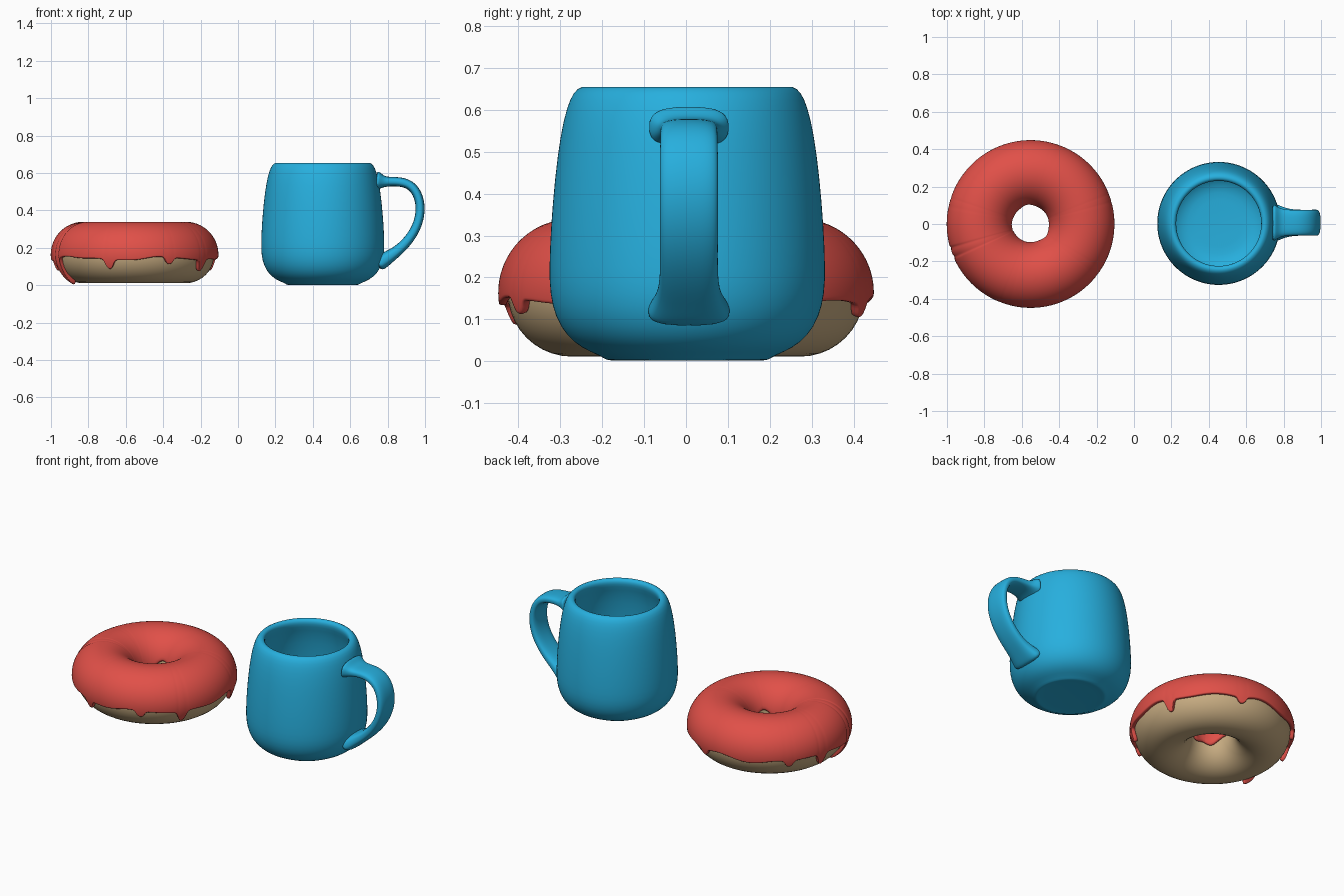
import bpy, bmesh
from math import sin, cos, pi, radians, exp
from mathutils import Vector

if "Cube" in bpy.data.objects:
    bpy.data.objects.remove(bpy.data.objects["Cube"])


def material(name, rgb):
    m = bpy.data.materials.new(name)
    m.diffuse_color = (*rgb, 1)
    m.use_nodes = True
    m.node_tree.nodes["Principled BSDF"].inputs["Base Color"].default_value = m.diffuse_color
    return m


RED = material("icing_red", (0.75, 0.08, 0.065))
BLUE = material("glaze_blue", (0.02, 0.43, 0.73))
TAN = material("dough_tan", (0.57, 0.41, 0.22))


def grid_object(name, rows, mat, close_u=True, close_v=True, cap_v=False):
    """Skin a list of point rows; u runs across rows, v along each row."""
    bm = bmesh.new()
    vs = [[bm.verts.new(p) for p in row] for row in rows]
    nu, nv = len(vs), len(vs[0])
    for i in range(nu if close_u else nu - 1):
        for j in range(nv if close_v else nv - 1):
            a, b = vs[i], vs[(i + 1) % nu]
            k = (j + 1) % nv
            bm.faces.new((a[j], b[j], b[k], a[k]))
    if cap_v:
        for j in (0, nv - 1):
            bm.faces.new([row[j] for row in vs])
    if not close_u:
        bm.faces.new(vs[0])
        bm.faces.new(vs[-1])
    closed = all(len(e.link_faces) == 2 for e in bm.edges)
    if closed:
        bmesh.ops.recalc_face_normals(bm, faces=bm.faces)
    for f in bm.faces:
        f.smooth = True
    me = bpy.data.meshes.new(name)
    bm.to_mesh(me)
    bm.free()
    ob = bpy.data.objects.new(name, me)
    bpy.context.collection.objects.link(ob)
    me.materials.append(mat)
    return ob


def subsurf(ob, level):
    m = ob.modifiers.new("smooth", 'SUBSURF')
    m.levels = m.render_levels = level


# Donut dough: a plain ring
DX, MAJOR, MINOR, DZ = -0.553, 0.2725, 0.153, 0.164


def ring_point(t, phi, r=MINOR):
    d = MAJOR + r * cos(phi)
    return Vector((DX + d * cos(t), d * sin(t), DZ + r * sin(phi)))


grid_object("donut_dough",
            [[ring_point(2 * pi * i / 96, 2 * pi * j / 40) for j in range(40)]
             for i in range(96)], TAN)

# Icing: thick shell over the top with a wavy, dripping edge
DRIPS = [(-108, 20), (-65, 15), (-35, 24), (18, 26), (72, 14), (139, 15),
         (165, 26), (200, 60)]          # direction in degrees, extra reach in degrees


def outer_edge(t):
    e = -7 + 2.5 * sin(5 * t + 1) + 2 * sin(9 * t)
    for a, reach in DRIPS:
        d = (t - radians(a) + pi) % (2 * pi) - pi
        e -= (reach - 3) * exp(-(abs(d) / radians(3.2)) ** 4)
        e -= 3 * exp(-(d / radians(8)) ** 2)
    return radians(e)


def inner_edge(t):
    d = (t - radians(235) + pi) % (2 * pi) - pi
    return radians(178 + 6 * sin(3 * t) + 4 * sin(5 * t + 2)
                   + 16 * exp(-(d / radians(22)) ** 2))


rows = []
for i in range(270):
    t = 2 * pi * i / 270
    lo, hi = outer_edge(t), inner_edge(t)
    # steps crowd toward the outer edge, where the drips are
    rows.append([ring_point(t, lo + (hi - lo) * (j / 26) ** 1.3, MINOR + 0.001)
                 for j in range(27)])
icing = grid_object("donut_icing", rows, RED, close_v=False)
s = icing.modifiers.new("thickness", 'SOLIDIFY')
s.thickness = 0.022
s.offset = 1
subsurf(icing, 1)

# Mug body: one lathed profile, foot - outside - rim - inside - floor
MX, MY = 0.453, 0.003
profile = [(0.17, 0.006), (0.18, 0.001), (0.193, 0.003), (0.21, 0.014), (0.25, 0.03),
           (0.288, 0.06), (0.315, 0.105), (0.328, 0.16), (0.33, 0.22),
           (0.326, 0.32), (0.316, 0.44), (0.303, 0.54), (0.288, 0.605),
           (0.272, 0.643), (0.252, 0.657), (0.235, 0.654), (0.226, 0.64),
           (0.228, 0.615), (0.25, 0.56), (0.27, 0.45), (0.284, 0.3),
           (0.287, 0.2), (0.275, 0.13), (0.24, 0.085), (0.19, 0.06), (0.145, 0.053)]
body = grid_object("mug_body",
                   [[(MX + r * cos(2 * pi * i / 72), MY + r * sin(2 * pi * i / 72), z)
                     for r, z in profile] for i in range(72)],
                   BLUE, close_v=False, cap_v=True)
bv = body.modifiers.new("smooth", 'SUBSURF')
bv.levels = bv.render_levels = 1

# Mug handle: rounded strap swept along a path, flared where it joins the body
# (x, z, half thickness, half width)
path = [(0.735, 0.56, 0.055, 0.1), (0.755, 0.558, 0.044, 0.092),
        (0.785, 0.553, 0.026, 0.072),
        (0.83, 0.555, 0.024, 0.067), (0.89, 0.551, 0.025, 0.066),
        (0.94, 0.523, 0.025, 0.067), (0.97, 0.465, 0.024, 0.068),
        (0.977, 0.395, 0.024, 0.068), (0.96, 0.32, 0.024, 0.068),
        (0.92, 0.25, 0.025, 0.067), (0.865, 0.192, 0.027, 0.068),
        (0.81, 0.153, 0.033, 0.075), (0.765, 0.125, 0.042, 0.095),
        (0.742, 0.105, 0.034, 0.1)]


def power(v, p):
    return (1 if v > 0 else -1) * abs(v) ** p


rows = []
for i, (x, z, th, w) in enumerate(path):
    a, b = path[max(i - 1, 0)], path[min(i + 1, len(path) - 1)]
    tan = Vector((b[0] - a[0], 0, b[1] - a[1])).normalized()
    nrm = Vector((-tan.z, 0, tan.x))
    rows.append([Vector((x, 0.007 + 1.04 * w * power(cos(q), 0.7), z))
                 + nrm * 1.04 * th * power(sin(q), 0.7)
                 for q in (2 * pi * (k + 0.5) / 16 for k in range(16))])
handle = grid_object("mug_handle", rows, BLUE, close_u=False)
subsurf(handle, 2)
